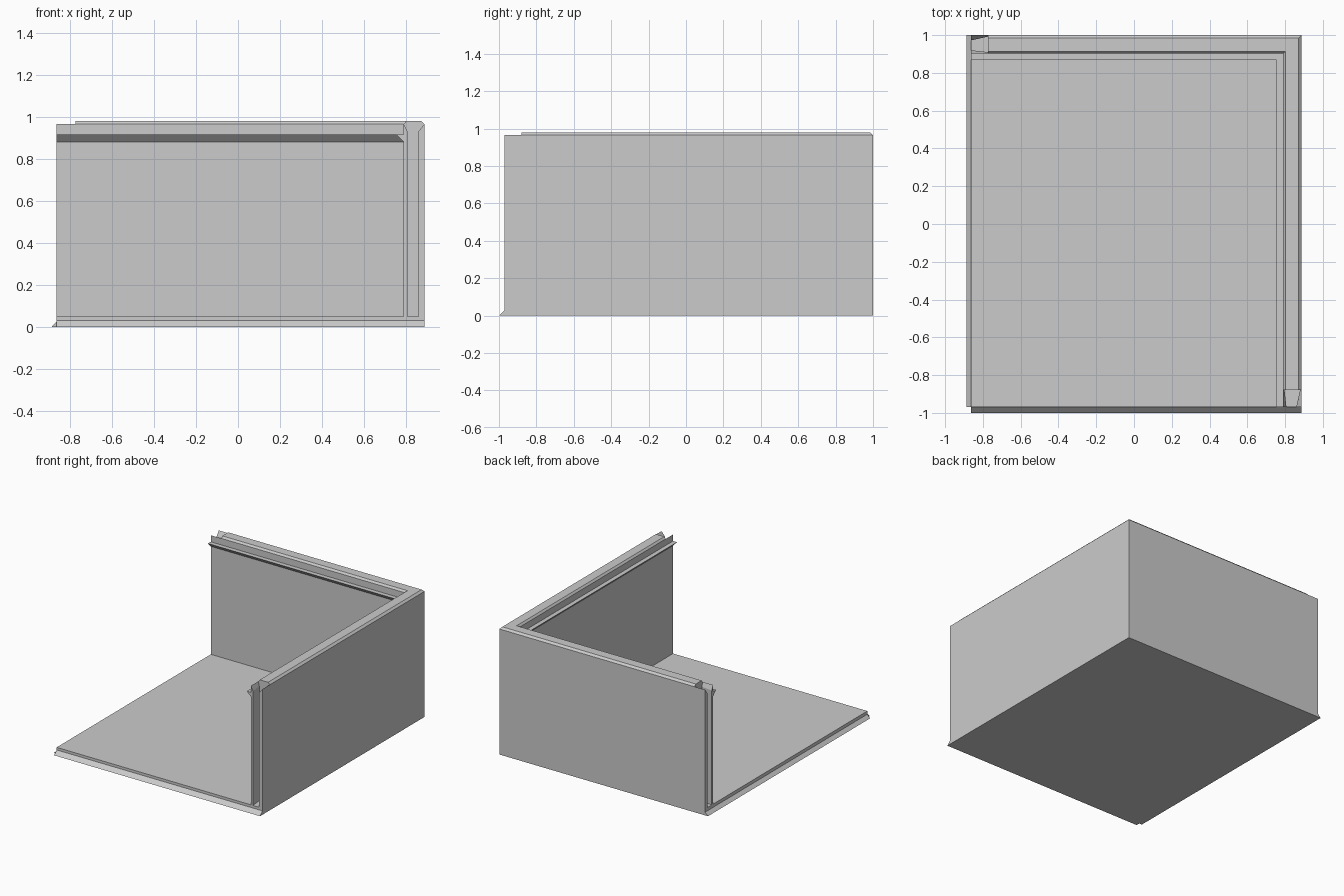
import bpy
import bmesh

old = bpy.data.objects.get("Cube")
if old:
    bpy.data.objects.remove(old, do_unlink=True)

grey = bpy.data.materials.new("light_grey")
grey.use_nodes = True
grey.diffuse_color = (0.6, 0.6, 0.6, 1)
grey.node_tree.nodes["Principled BSDF"].inputs["Base Color"].default_value = grey.diffuse_color

# Outer extents of the shell
LEFT, BACK = 0.887, 1.0
RIGHT_END, FRONT_END = -0.863, -0.97
FLOOR, TOP, LIP = 0.05, 0.965, 0.98
INNER, LEDGE = 0.098, 0.132      # depths measured inward from the outer face
SLOT = 0.09                      # slot length at each free wall end


def loft(name, sections):
    """Skin matching closed sections and cap both ends."""
    bm = bmesh.new()
    rings = [[bm.verts.new(p) for p in s] for s in sections]
    n = len(rings[0])
    for a, b in zip(rings, rings[1:]):
        for i in range(n):
            j = (i + 1) % n
            bm.faces.new((a[i], a[j], b[j], b[i]))
    bm.faces.new(rings[0])
    bm.faces.new(rings[-1])
    bmesh.ops.recalc_face_normals(bm, faces=bm.faces[:])
    mesh = bpy.data.meshes.new(name)
    bm.to_mesh(mesh)
    bm.free()
    mesh.materials.append(grey)
    ob = bpy.data.objects.new(name, mesh)
    bpy.context.collection.objects.link(ob)
    return ob


def left_wall(s, d, z):
    return (LEFT - d, FRONT_END + s, z)


def back_wall(s, d, z):
    return (RIGHT_END + s, BACK - d, z)


# Floor slab with sloped feet along its two free edges
rect = [(RIGHT_END, FRONT_END), (LEFT, FRONT_END), (LEFT, BACK), (RIGHT_END, BACK)]
loft("floor", [[(x, y, z) for x, y in rect] for z in (0, FLOOR)])
foot = [(0, 0), (1, 0), (0, 1)]
loft("front_floor_bevel", [[(x, FRONT_END - 0.03 * a, 0.03 * b) for a, b in foot]
                           for x in (RIGHT_END, LEFT)])
loft("right_floor_bevel", [[(RIGHT_END - 0.024 * a, y, 0.025 * b) for a, b in foot]
                           for y in (FRONT_END, BACK)])

# Two walls swept as one mitred profile, with inner ledge
profile = [(0, FLOOR), (0, TOP), (0.015, LIP), (0.086, LIP), (INNER, TOP),
           (INNER, 0.915), (LEDGE, 0.915), (INNER, 0.88), (INNER, FLOOR)]
loft("corner_walls", [[back_wall(SLOT, d, z) for d, z in profile],
                      [(LEFT - d, BACK - d, z) for d, z in profile],
                      [left_wall(SLOT, d, z) for d, z in profile]])

# Free wall ends: two skins around an undercut slot that flares at the top
for label, place in (("left", left_wall), ("back", back_wall)):
    for part, face, mouth, deep in (("inner", INNER, 0.08, 0.09),
                                    ("outer", 0, 0.028, 0.008)):
        loft(f"{label}_wall_{part}_skin",
             [[place(s, d, z) for d, z in ((face, FLOOR), (edge, FLOOR),
                                           (edge, 0.93), (face, TOP))]
              for s, edge in ((0, mouth), (SLOT, deep))])
    loft(f"{label}_wall_ledge_end",
         [[place(s, d, z) for d, z in ((INNER, 0.88), (LEDGE, 0.915), (INNER, 0.915))]
          for s in (0, SLOT)])
